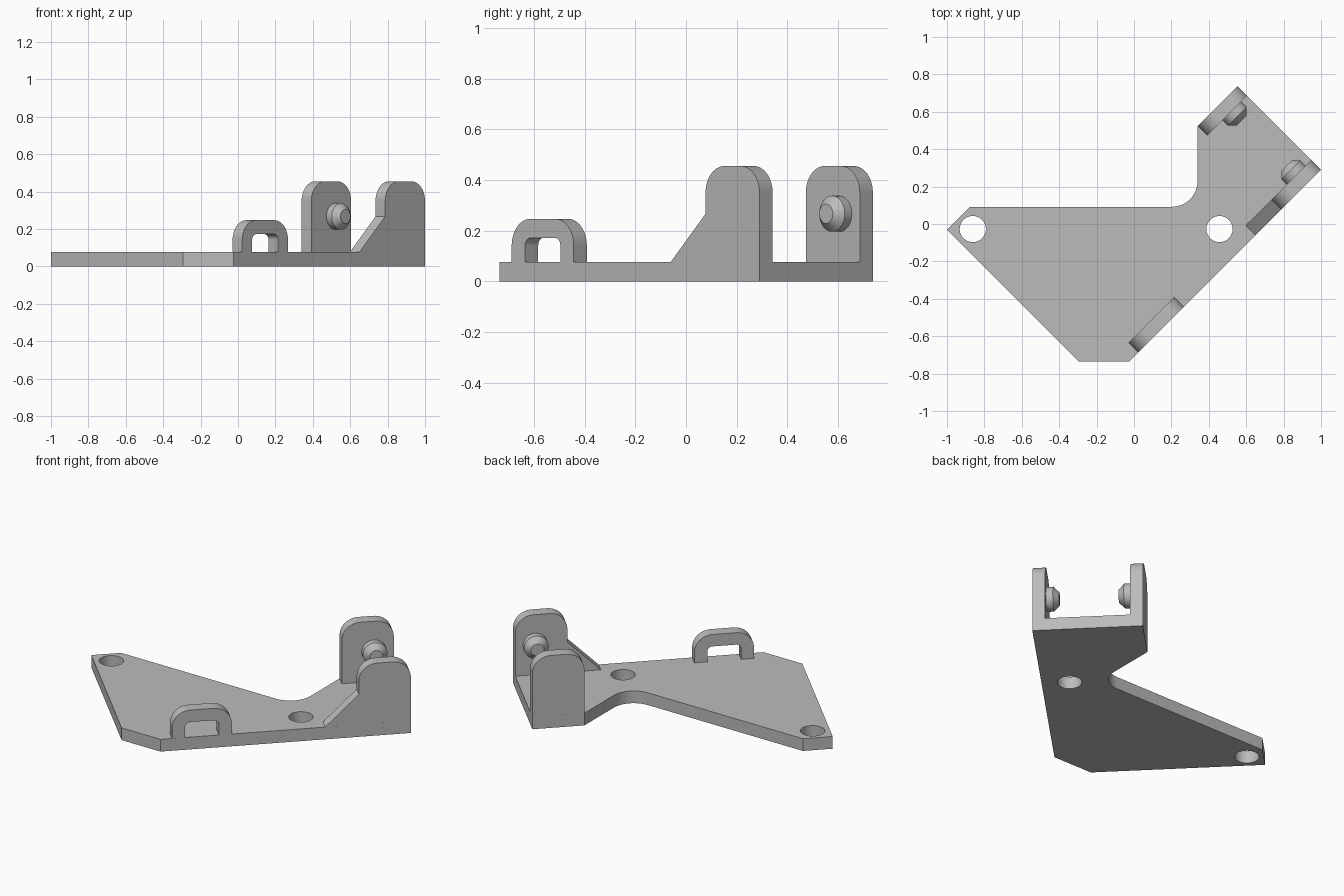
import bpy, bmesh
from math import pi, tan, cos, sin
from mathutils import Matrix, Vector

cube = bpy.data.objects.get("Cube")
if cube:
    bpy.data.objects.remove(cube, do_unlink=True)

grey = bpy.data.materials.new("light grey")
grey.use_nodes = True
colour = (0.5, 0.5, 0.5, 1)
grey.diffuse_color = colour
grey.node_tree.nodes["Principled BSDF"].inputs["Base Color"].default_value = colour

BASE, THICK = 0.077, 0.073       # plate height, wall thickness
OUTER, FAR = 0.502, -0.13        # offsets of the two diagonal sides
END = 0.912                      # end of the diagonal arm
TOP, PEG_Z = 0.455, 0.267


def diagonal(offset):
    """Local x runs along the arm, y is up, z points out of the long side."""
    u, v = Vector((1, 1, 0)).normalized(), Vector((0, 0, 1))
    n = u.cross(v)
    return Matrix.Translation(n * offset) @ Matrix((u, v, n)).transposed().to_4x4()


def rounded(corners, steps=12):
    """Turn (x, y, radius) corners into an outline with filleted corners."""
    out = []
    for i, (x, y, r) in enumerate(corners):
        p = Vector((x, y))
        if r == 0:
            out.append(p)
            continue
        a = (Vector(corners[i - 1][:2]) - p).normalized()
        b = (Vector(corners[(i + 1) % len(corners)][:2]) - p).normalized()
        half = a.angle(b) / 2
        centre = p + (a + b).normalized() * (r / sin(half))
        start = p + a * (r / tan(half)) - centre
        end = p + b * (r / tan(half)) - centre
        sweep = start.angle(end)
        for k in range(steps + 1):
            t = k / steps
            out.append(centre + (start * sin((1 - t) * sweep) + end * sin(t * sweep)) / sin(sweep))
    return out


def finish(name, mesh, matrix):
    bm = bmesh.new()
    bm.from_mesh(mesh)
    bmesh.ops.remove_doubles(bm, verts=bm.verts, dist=0.0001)
    bmesh.ops.recalc_face_normals(bm, faces=bm.faces)
    bm.to_mesh(mesh)
    bm.free()
    mesh.materials.clear()
    mesh.materials.append(grey)
    obj = bpy.data.objects.new(name, mesh)
    obj.matrix_world = matrix
    bpy.context.collection.objects.link(obj)
    bpy.ops.object.select_all(action='DESELECT')
    obj.select_set(True)
    bpy.context.view_layer.objects.active = obj
    bpy.ops.object.shade_smooth_by_angle(angle=pi / 6)


def slab(name, outlines, depth, matrix):
    """Extrude flat outlines; outlines inside the first become holes."""
    curve = bpy.data.curves.new(name, 'CURVE')
    curve.dimensions, curve.fill_mode, curve.extrude = '2D', 'BOTH', depth / 2
    for pts in outlines:
        spline = curve.splines.new('POLY')
        spline.points.add(len(pts) - 1)
        for sp, p in zip(spline.points, pts):
            sp.co = (p[0], p[1], 0, 1)
        spline.use_cyclic_u = True
    temp = bpy.data.objects.new(name + " outline", curve)
    bpy.context.collection.objects.link(temp)
    graph = bpy.context.evaluated_depsgraph_get()
    mesh = bpy.data.meshes.new_from_object(temp.evaluated_get(graph))
    bpy.data.objects.remove(temp, do_unlink=True)
    finish(name, mesh, matrix)


def circle(x, y, r, n=40):
    return [(x + r * cos(2 * pi * k / n), y + r * sin(2 * pi * k / n)) for k in range(n)]


def peg(name, offset, direction):
    """Short round stud with a chamfered tip, turned from a profile."""
    bm = bmesh.new()
    profile = [(0, 0), (0.071, 0), (0.071, 0.04), (0.038, 0.073), (0, 0.073)]
    verts = [bm.verts.new((r, 0, h * direction)) for r, h in profile]
    edges = [bm.edges.new(pair) for pair in zip(verts, verts[1:])]
    bmesh.ops.spin(bm, geom=verts + edges, cent=(0, 0, 0), axis=(0, 0, 1),
                   angle=2 * pi, steps=40)
    mesh = bpy.data.meshes.new(name)
    bm.to_mesh(mesh)
    bm.free()
    finish(name, mesh, diagonal(offset) @ Matrix.Translation((0.797, PEG_Z, 0)))


# Base plate with two bolt holes
plate = rounded([(-1, -0.03, 0), (-0.295, -0.735, 0), (-0.025, -0.735, 0), (1, 0.29, 0),
                 (0.553, 0.737, 0), (0.34, 0.524, 0), (0.34, 0.092, 0.138), (-0.878, 0.092, 0)])
slab("base_plate", [plate, circle(-0.862, -0.027, 0.07), circle(0.457, -0.027, 0.07)],
     BASE, Matrix.Translation((0, 0, BASE / 2)))

# Upright walls, the outer one with a sloping brace
near, r = END - 0.301, 0.105
right_end = [(END, BASE, 0), (END, TOP, r), (near, TOP, r)]
slab("plain_wall", [rounded(right_end + [(near, BASE, 0)])], THICK, diagonal(FAR + THICK / 2))
slab("braced_wall", [rounded(right_end + [(near, 0.267, 0), (0.417, BASE, 0)])],
     THICK, diagonal(OUTER - THICK / 2))

# Studs facing each other
peg("plain_wall_peg", FAR + THICK, 1)
peg("braced_wall_peg", OUTER - THICK, -1)

# Strap loop on the long side
a, b, leg, top = -0.47, -0.124, 0.075, 0.247
loop = rounded([(a, BASE, 0), (a + leg, BASE, 0), (a + leg, top - leg, 0.03),
                (b - leg, top - leg, 0.03), (b - leg, BASE, 0), (b, BASE, 0),
                (b, top, 0.105), (a, top, 0.105)])
slab("strap_loop", [loop], THICK, diagonal(OUTER - THICK / 2))
